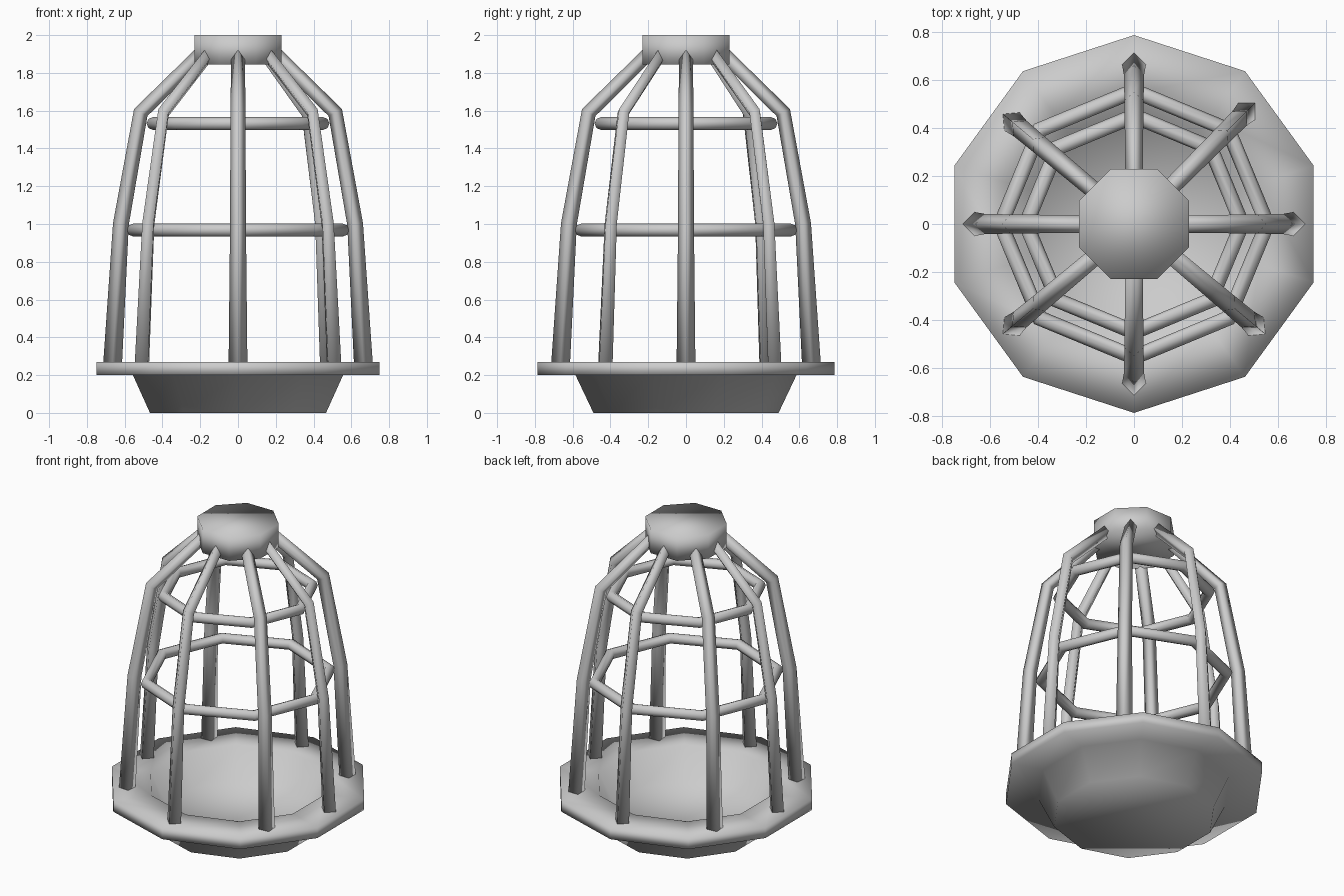
import bpy, bmesh
from math import sin, cos, radians, tau
from mathutils import Vector

old = bpy.data.objects.get("Cube")
if old:
    bpy.data.objects.remove(old, do_unlink=True)

GREY = (0.6, 0.6, 0.6, 1)
metal = bpy.data.materials.new("grey_metal")
metal.use_nodes = True
metal.diffuse_color = GREY
metal.node_tree.nodes["Principled BSDF"].inputs["Base Color"].default_value = GREY


def finish(name, bm):
    """Turn a bmesh into a smooth grey object."""
    bmesh.ops.recalc_face_normals(bm, faces=bm.faces[:])
    mesh = bpy.data.meshes.new(name)
    bm.to_mesh(mesh)
    bm.free()
    mesh.materials.append(metal)
    mesh.shade_smooth()
    obj = bpy.data.objects.new(name, mesh)
    bpy.context.collection.objects.link(obj)
    return obj


def skin(name, loops, closed=False):
    """Bridge equal loops of points; cap the two ends unless closed."""
    bm = bmesh.new()
    rows = [[bm.verts.new(p) for p in loop] for loop in loops]
    n = len(rows[0])
    pairs = list(zip(rows, rows[1:])) + ([(rows[-1], rows[0])] if closed else [])
    for a, b in pairs:
        for i in range(n):
            j = (i + 1) % n
            bm.faces.new((a[i], a[j], b[j], b[i]))
    if not closed:
        bm.faces.new(rows[0])
        bm.faces.new(rows[-1])
    return finish(name, bm)


def lathe(name, profile, sides, start=0, closed=False):
    """Turn a (radius, height) profile around the z axis."""
    angles = [radians(start) + tau * i / sides for i in range(sides)]
    loops = [[(r * cos(a), r * sin(a), z) for a in angles] for r, z in profile]
    return skin(name, loops, closed)


def post(name, angle):
    """Tapered bent bar with a diamond section, leaning in to the cap."""
    path = [(0.665, 0.24), (0.62, 1.0), (0.515, 1.59), (0.18, 1.92)]
    sizes = [0.05, 0.042, 0.04, 0.036]
    pts = [Vector((r, 0, z)) for r, z in path]
    side = Vector((0, 1, 0))
    loops = []
    for i, (p, s) in enumerate(zip(pts, sizes)):
        before = (p - pts[max(i - 1, 0)]).normalized()
        after = (pts[min(i + 1, len(pts) - 1)] - p).normalized()
        out = side.cross(before + after).normalized()
        loops.append([p + s * d for d in (out, side, -out, -side)])
    obj = skin(name, loops)
    obj.rotation_euler.z = radians(angle)


# Hollow ten-sided dish with a wide flat rim
lathe("base_dish", [(0.49, 0), (0.585, 0.2), (0.787, 0.2), (0.787, 0.27),
                    (0.545, 0.27), (0.445, 0.07)], 10, start=90)

# Eight-sided cap
lathe("top_cap", [(0.249, 1.845), (0.249, 2.0)], 8, start=22.5)

# Cage posts
for k, angle in enumerate((0, 45, 90, 140, 180, 220, 270, 320)):
    post(f"cage_post_{k + 1}", angle)

# Horizontal cage rings
for name, radius, height in (("lower_ring", 0.555, 0.968), ("upper_ring", 0.45, 1.532)):
    tube = [(radius + 0.034 * cos(tau * i / 8), height + 0.034 * sin(tau * i / 8))
            for i in range(8)]
    lathe(name, tube, 8, closed=True)
